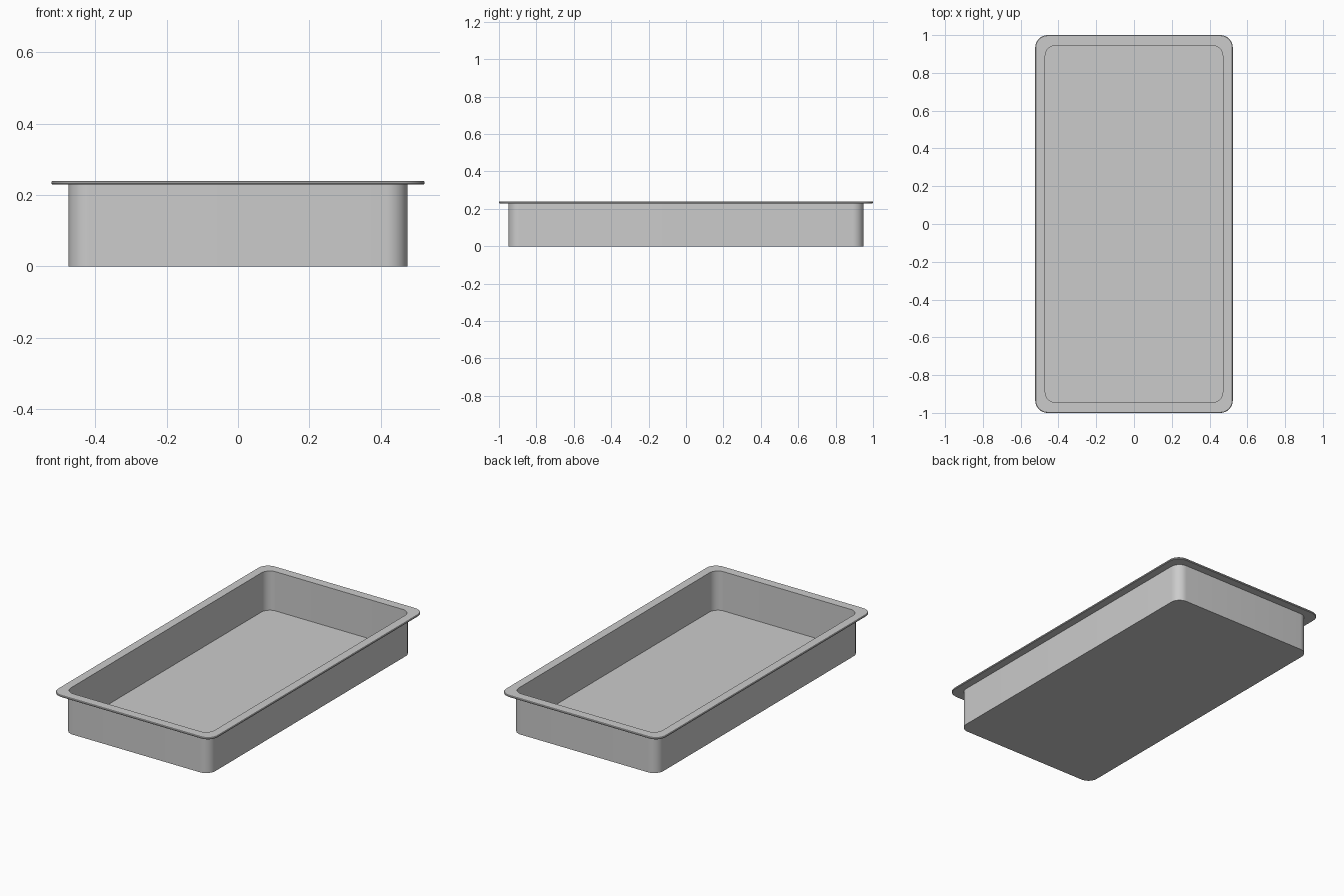
import bpy, bmesh
from math import sin, cos, pi

if "Cube" in bpy.data.objects:
    bpy.data.objects.remove(bpy.data.objects["Cube"])

SEGMENTS = 10  # per rounded corner


def ring(bm, hx, hy, r, z):
    """Rounded rectangle of vertices at height z."""
    verts = []
    for i, (sx, sy) in enumerate([(1, 1), (-1, 1), (-1, -1), (1, -1)]):
        for k in range(SEGMENTS + 1):
            a = (i + k / SEGMENTS) * pi / 2
            verts.append(bm.verts.new((sx * (hx - r) + r * cos(a),
                                       sy * (hy - r) + r * sin(a), z)))
    return verts


# Tray cross-section, from outer base up, around the rim and down to the floor:
# half width, half depth, corner radius, height
profile = [
    (0.475, 0.950, 0.060, 0.000),   # base
    (0.475, 0.950, 0.060, 0.229),   # under the rim
    (0.520, 0.997, 0.063, 0.229),
    (0.523, 1.000, 0.066, 0.232),   # rounded rim edge
    (0.523, 1.000, 0.066, 0.237),
    (0.520, 0.997, 0.063, 0.240),
    (0.470, 0.945, 0.055, 0.240),   # rim opening
    (0.470, 0.945, 0.055, 0.008),   # inner floor
]

bm = bmesh.new()
rings = [ring(bm, *p) for p in profile]
for low, high in zip(rings, rings[1:]):
    n = len(low)
    for i in range(n):
        j = (i + 1) % n
        bm.faces.new((low[i], low[j], high[j], high[i]))
bm.faces.new(rings[0][::-1])
bm.faces.new(rings[-1])
bmesh.ops.recalc_face_normals(bm, faces=bm.faces)

mesh = bpy.data.meshes.new("rimmed_tray")
bm.to_mesh(mesh)
bm.free()
tray = bpy.data.objects.new("rimmed_tray", mesh)
bpy.context.collection.objects.link(tray)

# Smooth corners, sharp edges
bpy.context.view_layer.objects.active = tray
tray.select_set(True)
bpy.ops.object.shade_smooth_by_angle(angle=pi / 6)
